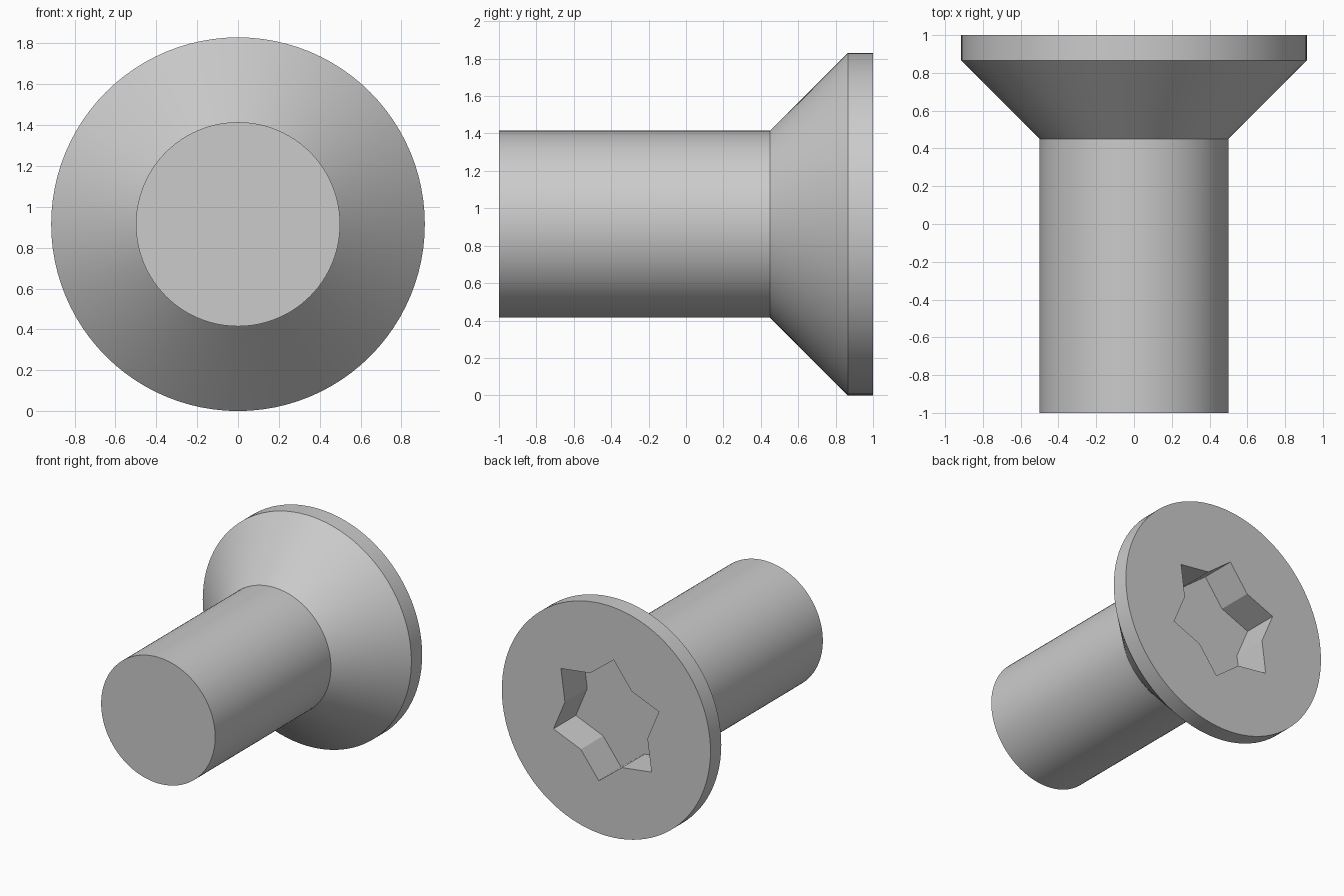
import bpy
import bmesh
from math import cos, sin, radians, pi

cube = bpy.data.objects.get("Cube")
if cube:
    bpy.data.objects.remove(cube, do_unlink=True)

SEGMENTS = 96
CENTRE_Z = 0.915

steel = bpy.data.materials.new("steel grey")
steel.use_nodes = True
colour = (0.6, 0.6, 0.6, 1)
steel.diffuse_color = colour
steel.node_tree.nodes["Principled BSDF"].inputs["Base Color"].default_value = colour


def ring(bm, y, radii, start=0.0):
    """Ring of vertices around the y axis; the radii alternate."""
    count = SEGMENTS if len(radii) == 1 else 12
    verts = []
    for i in range(count):
        a = start + 2 * pi * i / count
        r = radii[i % len(radii)]
        verts.append(bm.verts.new((r * cos(a), y, CENTRE_Z + r * sin(a))))
    return verts


def bridge(bm, a, b):
    for i in range(len(a)):
        j = (i + 1) % len(a)
        bm.faces.new((a[i], a[j], b[j], b[i]))


def edges_of(verts):
    return [bm.edges.get((v, verts[i - 1])) for i, v in enumerate(verts)]


bm = bmesh.new()

# Shank, countersunk cone and rim as one turned profile
profile = [(-1.0, 0.5), (0.45, 0.5), (0.865, 0.915), (1.0, 0.915)]
rings = [ring(bm, y, [r]) for y, r in profile]
for a, b in zip(rings, rings[1:]):
    bridge(bm, a, b)
bm.faces.new(rings[0])

# Six-pointed driver recess with a flat floor
mouth = ring(bm, 1.0, [0.5, 0.365], radians(37.5))
floor = ring(bm, 0.72, [0.5, 0.365], radians(37.5))
bridge(bm, mouth, floor)
bm.faces.new(floor)

# Flat head face between the rim and the recess
bmesh.ops.triangle_fill(bm, use_beauty=True, use_dissolve=False,
                        edges=edges_of(rings[-1]) + edges_of(mouth))
bmesh.ops.recalc_face_normals(bm, faces=bm.faces)

mesh = bpy.data.meshes.new("countersunk_screw")
bm.to_mesh(mesh)
bm.free()
mesh.materials.append(steel)
screw = bpy.data.objects.new("countersunk_screw", mesh)
bpy.context.collection.objects.link(screw)

bpy.ops.object.select_all(action="DESELECT")
screw.select_set(True)
bpy.context.view_layer.objects.active = screw
bpy.ops.object.shade_smooth_by_angle(angle=radians(25))
